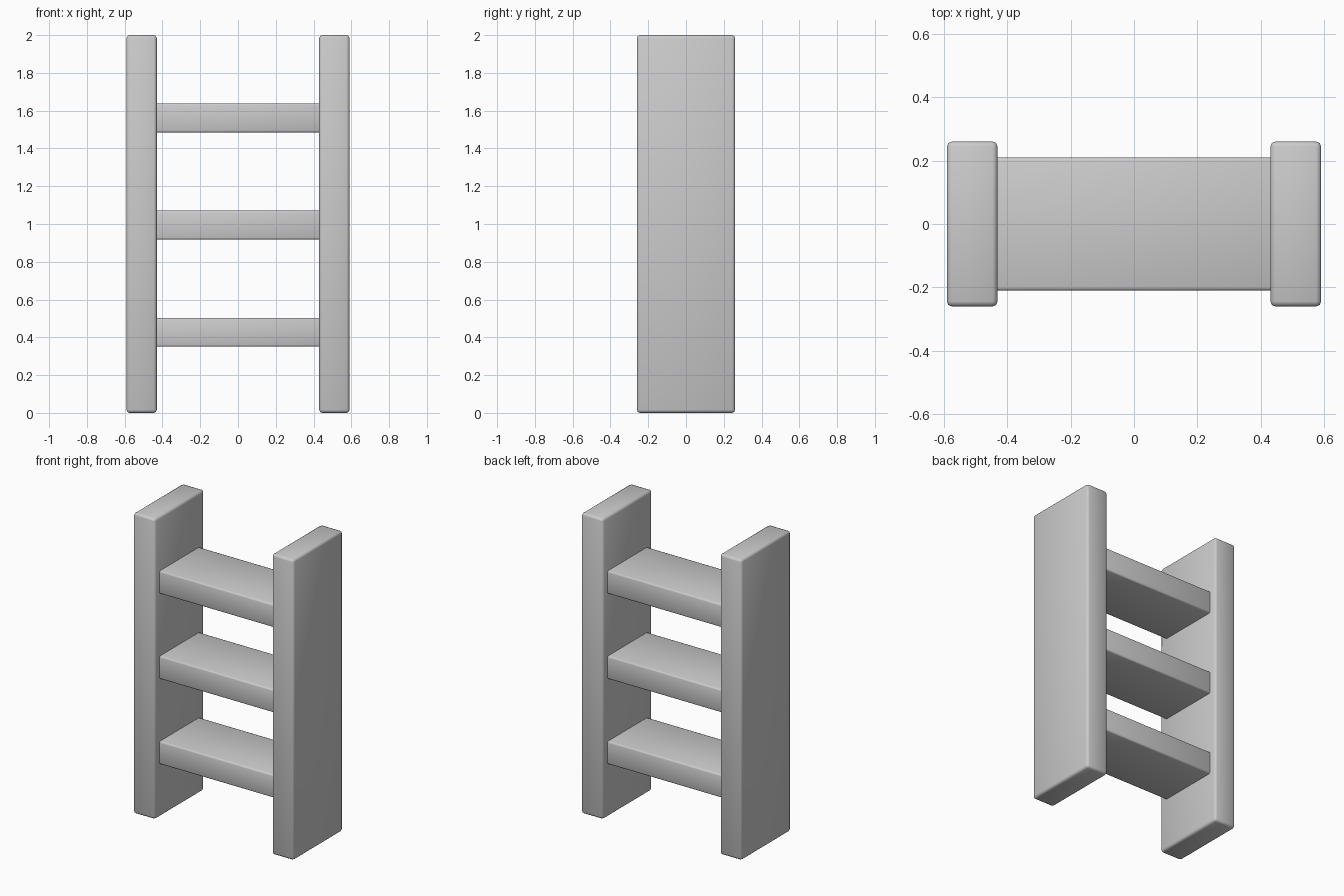
import bpy
import math

cube = bpy.data.objects.get("Cube")
if cube:
    bpy.data.objects.remove(cube, do_unlink=True)

grey = bpy.data.materials.new("plain_grey")
grey.use_nodes = True
COLOUR = (0.6, 0.6, 0.6, 1)
grey.diffuse_color = COLOUR
grey.node_tree.nodes["Principled BSDF"].inputs["Base Color"].default_value = COLOUR


def board(name, size, centre, bevel):
    """Box with narrow, softly shaded bevelled edges."""
    bpy.ops.mesh.primitive_cube_add(size=1, location=centre)
    obj = bpy.context.object
    obj.name = name
    obj.scale = size
    bpy.ops.object.transform_apply(location=False, rotation=False, scale=True)
    mod = obj.modifiers.new("edge_bevel", 'BEVEL')
    mod.width = bevel
    mod.segments = 2
    bpy.ops.object.modifier_apply(modifier=mod.name)
    bpy.ops.object.shade_smooth_by_angle(angle=math.radians(50))
    obj.data.materials.append(grey)
    return obj


# Upright side rails
for side, x in (("left", 0.51), ("right", -0.51)):
    board(side + "_rail", (0.16, 0.52, 2.0), (x, 0, 1.0), 0.016)

# Flat rungs, with their ends hidden inside the rails
for name, z in (("lower", 0.427), ("middle", 0.994), ("upper", 1.561)):
    board(name + "_rung", (0.94, 0.42, 0.153), (0, 0, z), 0.01)
